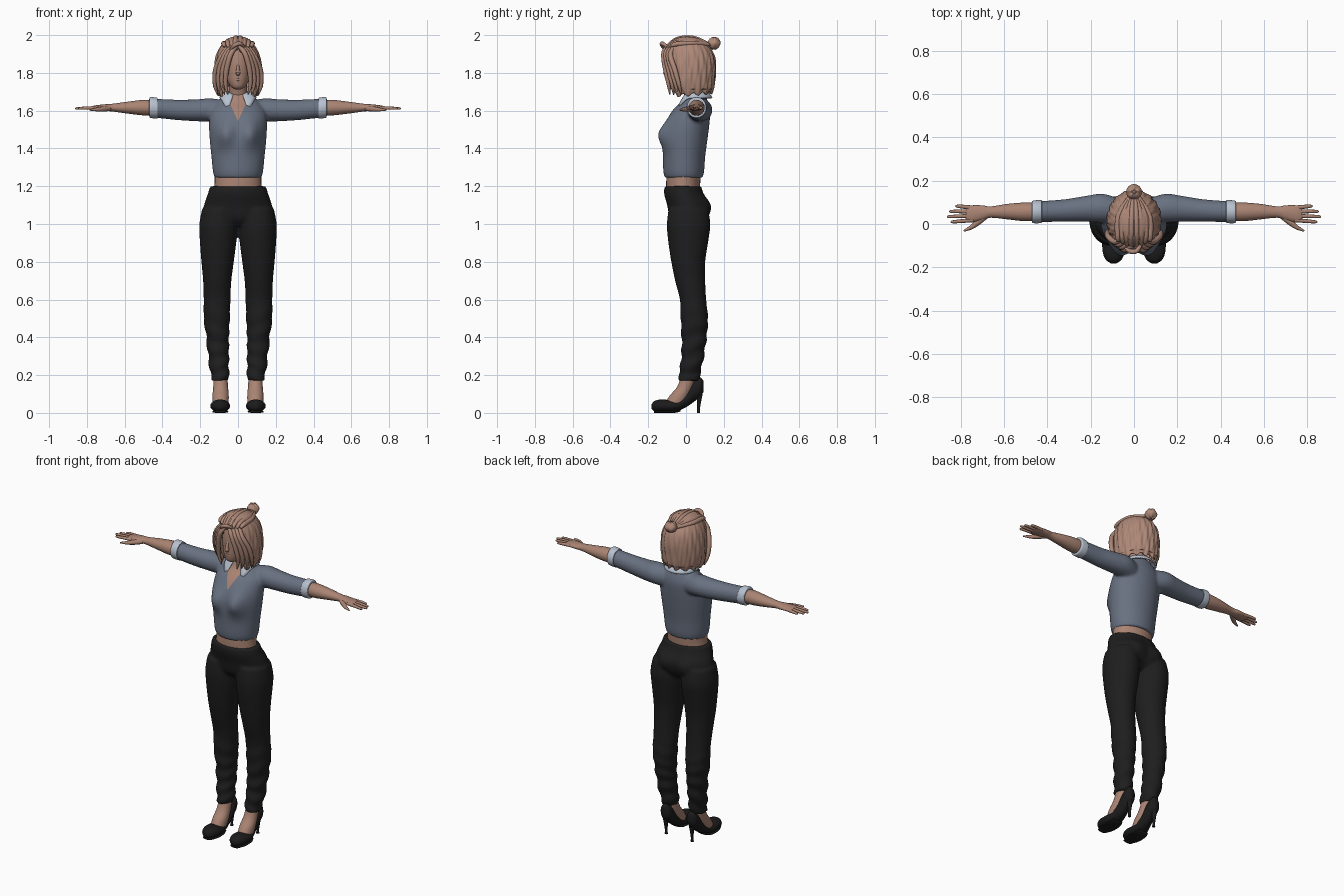
import bpy, bmesh, math, random
from mathutils import Vector, Matrix

random.seed(4)
cube = bpy.data.objects.get("Cube")
if cube:
    bpy.data.objects.remove(cube, do_unlink=True)


def material(name, r, g, b):
    m = bpy.data.materials.new(name)
    m.use_nodes = True
    m.diffuse_color = (r, g, b, 1)
    shader = m.node_tree.nodes["Principled BSDF"]
    shader.inputs["Base Color"].default_value = (r, g, b, 1)
    shader.inputs["Roughness"].default_value = .8
    return m


SKIN = material("skin", .40, .23, .17)
HAIR = material("light_brown_hair", .42, .245, .185)
SHIRT = material("slate_blue_cloth", .14, .165, .22)
TRIM = material("pale_blue_trim", .47, .53, .62)
BLACK = material("black_cloth", .013, .013, .013)
LEATHER = material("black_leather", .011, .011, .012)


def finish(name, bm, mat, smooth=True):
    bmesh.ops.recalc_face_normals(bm, faces=bm.faces)
    mesh = bpy.data.meshes.new(name)
    bm.to_mesh(mesh)
    bm.free()
    mesh.materials.append(mat)
    for p in mesh.polygons:
        p.use_smooth = smooth
    obj = bpy.data.objects.new(name, mesh)
    bpy.context.collection.objects.link(obj)
    return obj


def spline(rows, steps):
    """Smoothly interpolate between rows of numbers."""
    out = []
    for i in range(len(rows) - 1):
        a, b, c, d = (rows[max(i - 1, 0)], rows[i], rows[i + 1], rows[min(i + 2, len(rows) - 1)])
        for k in range(steps):
            t = k / steps
            out.append([q + t / 2 * (r - p + t * (2*p - 5*q + 4*r - s + t * (3*(q - r) + s - p)))
                        for p, q, r, s in zip(a, b, c, d)])
    return out + [list(rows[-1])]


def loft(name, axis, rows, mat, sides=32, steps=5, shape=None):
    """Skin ellipses (position, centre, centre, radius, radius) along an axis."""
    bm = bmesh.new()
    rings = []
    for pos, c, d, r, s in spline(rows, steps):
        ring = []
        for k in range(sides):
            t = math.tau * k / sides
            u, v = c + max(r, .001) * math.cos(t), d + max(s, .001) * math.sin(t)
            p = Vector({"x": (pos, u, v), "y": (u, pos, v), "z": (u, v, pos)}[axis])
            ring.append(bm.verts.new(shape(p, t) if shape else p))
        rings.append(ring)
    for a, b in zip(rings, rings[1:]):
        for k in range(sides):
            j = (k + 1) % sides
            bm.faces.new((a[k], a[j], b[j], b[k]))
    bm.faces.new(rings[0])
    bm.faces.new(rings[-1])
    return finish(name, bm, mat)


def tube(name, points, mat, sides=10):
    """Tapered tube through (x, y, z, radius) points."""
    bm = bmesh.new()
    path = spline(points, 5)
    rings = []
    for i, (x, y, z, r) in enumerate(path):
        ahead = Vector(path[min(i + 1, len(path) - 1)][:3]) - Vector(path[max(i - 1, 0)][:3])
        turn = ahead.to_track_quat("Z", "Y")
        rings.append([bm.verts.new(Vector((x, y, z)) + turn @ Vector(
            (r * math.cos(math.tau * k / sides), r * math.sin(math.tau * k / sides), 0)))
            for k in range(sides)])
    for a, b in zip(rings, rings[1:]):
        for k in range(sides):
            bm.faces.new((a[k], a[k - 1], b[k - 1], b[k]))
    bm.faces.new(rings[0])
    bm.faces.new(rings[-1])
    return finish(name, bm, mat)


def mirrored(obj):
    twin = obj.copy()
    twin.data = obj.data.copy()
    twin.data.transform(Matrix.Scale(-1, 4, (1, 0, 0)))
    twin.data.flip_normals()
    twin.name = obj.name.replace("left", "right")
    bpy.context.collection.objects.link(twin)
    return twin


def fuse(name, parts, voxel):
    """Weld overlapping parts into one smooth skin."""
    bpy.ops.object.select_all(action="DESELECT")
    for p in parts:
        p.select_set(True)
    body = parts[0]
    bpy.context.view_layer.objects.active = body
    bpy.ops.object.join()
    body.name = name
    remesh = body.modifiers.new("weld", "REMESH")
    remesh.mode, remesh.voxel_size, remesh.use_smooth_shade = "VOXEL", voxel, True
    relax = body.modifiers.new("relax", "SMOOTH")
    relax.factor, relax.iterations = .5, 5
    for m in ("weld", "relax"):
        bpy.ops.object.modifier_apply(modifier=m)
    return body


# Trousers: hips and two legs with soft creases below the knee
def leg_shape(p, t):
    low = max(0, min(1, (.62 - p.z) * 4))
    crease = .005 * low * math.sin(p.z * 75 + 2 * math.sin(t + p.z * 9))
    return p + Vector((math.cos(t), math.sin(t), 0)) * crease


def hip_shape(p, t):
    cheeks = math.exp(-((abs(p.x) - .08) / .06) ** 2 - ((p.z - 1.08) / .07) ** 2)
    return p + Vector((0, .025 * cheeks * max(0, math.sin(t)), 0))


hips = loft("hips", "z", [(.99, 0, .01, .15, .06), (1.03, 0, .01, .185, .095), (1.1, 0, .01, .18, .11),
                          (1.16, 0, -.012, .16, .104), (1.2, 0, -.017, .148, .097)], BLACK, shape=hip_shape)
left_leg = loft("left_leg", "z", [
    (.17, .094, .012, .046, .05), (.22, .098, .022, .05, .058), (.3, .103, .035, .055, .06),
    (.4, .108, .043, .06, .067), (.5, .112, .044, .069, .073), (.6, .111, .037, .071, .07),
    (.7, .11, .022, .075, .08), (.8, .108, .012, .086, .09), (.92, .105, .012, .098, .108),
    (1.0, .104, .014, .101, .115), (1.08, .1, .012, .09, .105)], BLACK, shape=leg_shape)
fuse("trousers", [hips, left_leg, mirrored(left_leg)], .009)

# Bare midriff and neck
loft("midriff", "z", [(1.15, 0, -.015, .135, .085), (1.21, 0, -.015, .124, .09),
                      (1.3, 0, -.01, .125, .09)], SKIN)
loft("neck", "z", [(1.62, 0, .05, .07, .05), (1.68, 0, .04, .05, .05), (1.79, 0, .01, .047, .05)], SKIN)


# Blouse: bodice with bust, welded to the sleeves
def bust_shape(p, t):
    bump = math.exp(-((abs(p.x) - .075) / .05) ** 2 - ((p.z - 1.475) / .065) ** 2)
    return p - Vector((0, .046 * bump * max(0, -math.sin(t)), 0))


bodice = loft("bodice", "z", [
    (1.245, 0, -.012, .124, .1), (1.28, 0, -.012, .133, .108), (1.36, 0, -.01, .141, .112),
    (1.45, 0, -.004, .15, .118), (1.53, 0, .008, .153, .116), (1.6, 0, .028, .145, .1),
    (1.65, 0, .045, .108, .07), (1.69, 0, .045, .062, .055)], SHIRT, sides=48, shape=bust_shape)
sleeve = loft("left_sleeve", "x", [
    (.05, .06, 1.59, .05, .06), (.14, .073, 1.603, .066, .062), (.22, .07, 1.602, .06, .058),
    (.32, .062, 1.604, .052, .054), (.44, .057, 1.613, .048, .05)], SHIRT)
blouse = fuse("blouse", [bodice, sleeve, mirrored(sleeve)], .008)

# Open neckline, cut along two slanted lines
bm = bmesh.new()
bm.from_mesh(blouse.data)
slope, tip = .46, 1.545
for s in (-1, 1):
    bmesh.ops.bisect_plane(bm, geom=bm.verts[:] + bm.edges[:] + bm.faces[:],
                           plane_co=(0, 0, tip), plane_no=(s, 0, -slope))
blouse.data.materials.append(SKIN)
for f in bm.faces:
    c = f.calc_center_median()
    f.material_index = int(c.y < .03 and abs(c.x) < (c.z - tip) * slope)
bm.to_mesh(blouse.data)
bm.free()

# Collar: band around the neck that folds down to two front points
bm = bmesh.new()
columns = []
count = 40
for k in range(count + 1):
    t = math.pi * (-.5 + .13 + 1.74 * k / count)
    front = max(0, -math.sin(t)) ** 3
    column = []
    for v in range(5):
        w = v / 4
        r = .062 + .038 * w
        column.append(bm.verts.new((r * math.cos(t) * (1 + .35 * front * w),
                                    .045 + (r - .004) * math.sin(t) * (1 + .1 * front * w),
                                    1.705 - .035 * w ** 1.5 - front * (.025 + .055 * w))))
    columns.append(column)
for a, b in zip(columns, columns[1:]):
    for v in range(4):
        bm.faces.new((a[v], b[v], b[v + 1], a[v + 1]))
collar = finish("collar", bm, TRIM)
collar.modifiers.new("thickness", "SOLIDIFY").thickness = .008

# Cuffs, forearms and hands
arm_parts = [
    loft("left_cuff", "x", [(.425, .057, 1.614, .049, .05), (.43, .057, 1.614, .053, .055),
                            (.465, .056, 1.617, .052, .055), (.47, .056, 1.617, .044, .044)], TRIM),
    loft("left_forearm", "x", [(.42, .056, 1.614, .04, .04), (.5, .056, 1.616, .043, .041),
                               (.58, .057, 1.616, .036, .032), (.66, .055, 1.616, .026, .021),
                               (.7, .052, 1.616, .034, .018), (.75, .047, 1.615, .039, .014),
                               (.775, .045, 1.614, .034, .009)], SKIN, sides=24),
    tube("left_thumb", [(.68, .04, 1.612, .014), (.72, .008, 1.608, .014), (.75, -.015, 1.606, .01),
                        (.785, -.032, 1.604, .004)], SKIN)]
for i, (name, reach) in enumerate(zip(("index", "middle", "ring", "little"), (.845, .862, .852, .825))):
    y = .018 + i * .019
    arm_parts.append(tube(f"left_{name}_finger", [
        (.74, y, 1.615, .01), (.79, y - .004 + .003 * i, 1.614, .009),
        (reach - .01, y - .008 + .005 * i, 1.612, .007), (reach, y - .008 + .005 * i, 1.611, .002)], SKIN))

# High-heeled shoes and bare insteps
arm_parts += [
    loft("left_shoe", "y", [
        (-.182, .094, .034, .012, .012), (-.165, .094, .036, .036, .028), (-.13, .094, .038, .05, .033),
        (-.08, .094, .036, .052, .032), (-.04, .092, .042, .044, .03), (0, .09, .068, .038, .038),
        (.04, .089, .112, .036, .055), (.075, .089, .138, .032, .05), (.092, .089, .14, .012, .03)],
        LEATHER, sides=24),
    tube("left_heel", [(.089, .07, .13, .024), (.089, .07, .08, .014), (.089, .067, .03, .008),
                       (.089, .066, 0, .009)], LEATHER, sides=12),
    loft("left_sole", "y", [(-.17, .094, .008, .028, .008), (-.12, .094, .006, .044, .006),
                            (-.06, .094, .006, .042, .006), (-.03, .093, .014, .034, .006)], LEATHER),
    loft("left_instep", "z", [(.045, .092, -.06, .042, .055), (.09, .092, -.035, .043, .052),
                              (.14, .092, -.004, .039, .042), (.21, .094, .02, .037, .04)], SKIN)]
for part in arm_parts:
    mirrored(part)

# Head and face
loft("head", "z", [(1.712, 0, -.06, .012, .015), (1.725, 0, -.05, .036, .045), (1.76, 0, -.03, .058, .073),
                   (1.81, 0, -.012, .073, .092), (1.87, 0, 0, .08, .102), (1.93, 0, .005, .07, .09),
                   (1.97, 0, .005, .03, .04)], SKIN)
tube("nose", [(0, -.095, 1.85, .006), (0, -.108, 1.815, .01), (0, -.108, 1.797, .012),
              (0, -.098, 1.79, .006)], SKIN)
tube("lips", [(-.024, -.09, 1.762, .003), (0, -.1, 1.764, .007), (.024, -.09, 1.762, .003)], SKIN)


# Bobbed hair: ridged shell with an arched opening for the face
def strands(p, t):
    ridge = .022 * math.sin(19 * t + p.z * 22) + .014 * math.sin(31 * t - p.z * 35)
    fade = min(1, (2 - p.z) * 9)
    centre = Vector((0, .02, p.z))
    q = centre + (p - centre) * (1 + ridge * fade)
    if p.z < 1.71:
        q.z += .008 * math.sin(13 * t) + .01 * math.sin(t)
    return q


hair = loft("hair", "z", [
    (1.685, 0, .025, .108, .112), (1.72, 0, .02, .12, .128), (1.78, 0, .018, .126, .136),
    (1.85, 0, .018, .122, .138), (1.91, 0, .014, .108, .128), (1.955, 0, .008, .082, .1),
    (1.982, 0, .005, .052, .065), (1.995, 0, .005, .012, .015)], HAIR, sides=128, steps=7, shape=strands)
bm = bmesh.new()
bm.from_mesh(hair.data)
opening = []
for f in bm.faces:
    c = f.calc_center_median()
    arch = .08 * max(0, min(1, (1.93 - c.z) / .14)) ** .6
    if c.y < 0 and abs(c.x) < arch or (abs(f.normal.z) > .9 and c.z < 1.72):
        opening.append(f)
bmesh.ops.delete(bm, geom=opening, context="FACES")
bm.to_mesh(hair.data)
bm.free()
hair.modifiers.new("thickness", "SOLIDIFY").thickness = .012

# Loose locks framing the face, pinned-back locks and the bun
for i in range(4):
    w = .05 + .019 * i
    lock = tube(f"left_face_lock_{i}", [
        (.008 + .006 * i, -.1 + .02 * i, 1.94 + .008 * i, .01), (w * .75, -.118 + .012 * i, 1.9, .014),
        (w + .01, -.108 + .016 * i, 1.82, .014), (w + .016, -.092 + .018 * i, 1.74, .011),
        (w + random.uniform(0, .012), -.085 + .02 * i, 1.685, .003)], HAIR)
    mirrored(lock)
    crown = tube(f"left_crown_lock_{i}", [
        (.012 + .02 * i, -.108 + .01 * i, 1.93 + .004 * i, .008), (.012 + .021 * i, -.05, 1.977 - .008 * i, .013),
        (.01 + .02 * i, .04, 1.984 - .009 * i, .013), (.006 + .005 * i, .125, 1.95, .009)], HAIR)
    mirrored(crown)
tube("fringe_tuft", [(.03, -.1, 1.94, .008), (.01, -.125, 1.955, .011), (-.02, -.125, 1.945, .011),
                     (-.045, -.105, 1.915, .004)], HAIR)
loft("bun", "z", [(1.925, 0, .148, .008, .008), (1.935, 0, .148, .026, .026), (1.957, 0, .148, .036, .036),
                  (1.98, 0, .148, .024, .024), (1.988, 0, .148, .006, .006)], HAIR,
     shape=lambda p, t: p + Vector((0, 0, .003 * math.sin(5 * t))))
